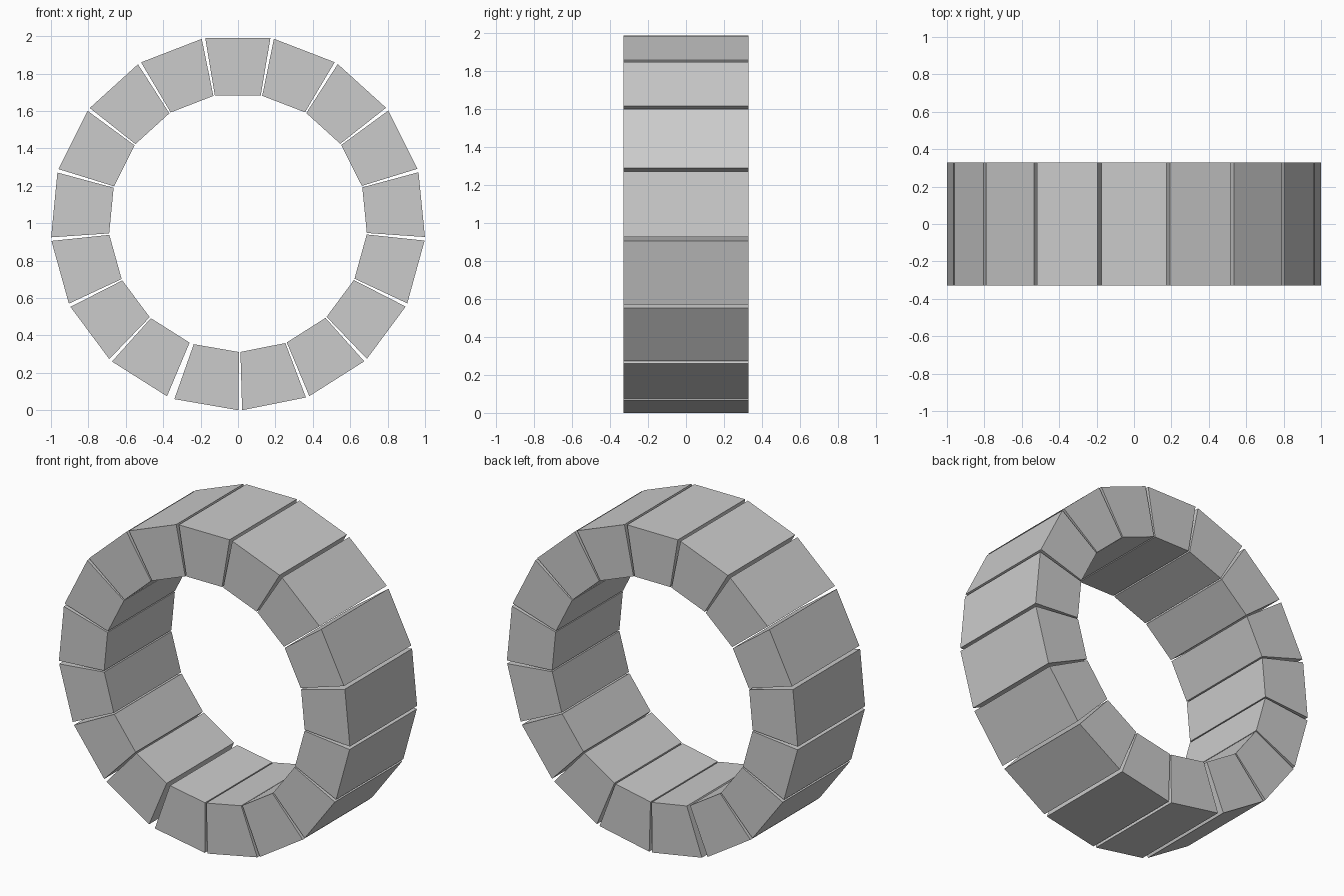
import bpy
import math

if "Cube" in bpy.data.objects:
    bpy.data.objects.remove(bpy.data.objects["Cube"])

COUNT = 17
STEP = math.radians(21.1)      # slightly under 360/17, leaves one wider gap
CENTRE_Z = 1.002
HALF_DEPTH = 0.33

# Wedge block cross-section, pointing up from the ring centre
profile = [(-0.123, 0.68), (0.122, 0.68), (0.174, 0.987), (-0.174, 0.987)]
verts = [(x, y, z) for y in (-HALF_DEPTH, HALF_DEPTH) for x, z in profile]
faces = [(0, 1, 2, 3), (7, 6, 5, 4)]
faces += [(i, i + 4, (i + 1) % 4 + 4, (i + 1) % 4) for i in range(4)]

mesh = bpy.data.meshes.new("ring_block")
mesh.from_pydata(verts, [], faces)
mesh.update()

# Ring of separate blocks, from 7 left of the top block to 9 right of it
for i in range(COUNT):
    block = bpy.data.objects.new(f"ring_block_{i + 1:02d}", mesh)
    block.location = (0, 0, CENTRE_Z)
    block.rotation_euler = (0, (i - 7) * STEP - math.radians(0.05), 0)
    bpy.context.collection.objects.link(block)
